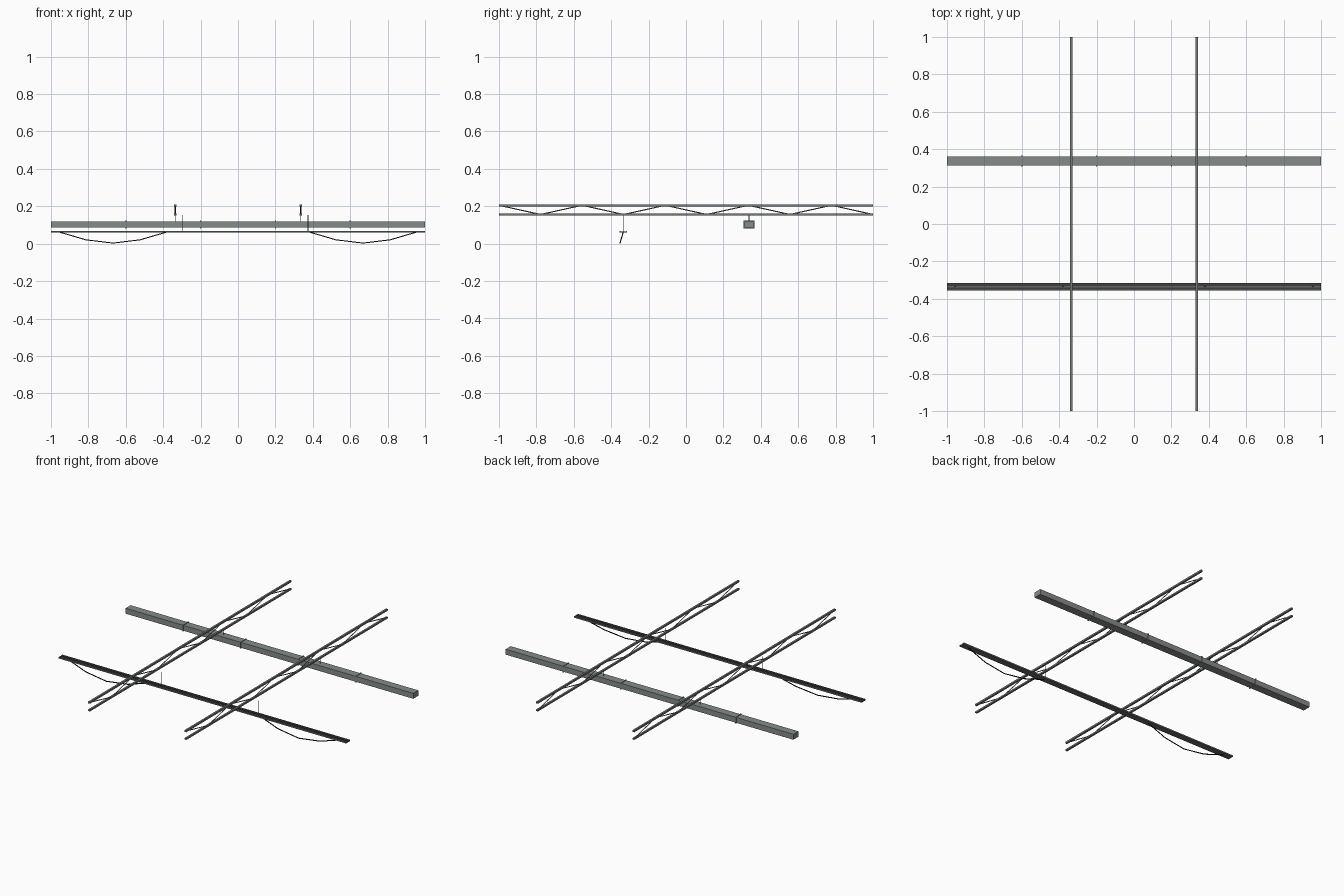
import bpy
import math
from mathutils import Vector

cube = bpy.data.objects.get("Cube")
if cube:
    bpy.data.objects.remove(cube)


def material(name, rgb):
    m = bpy.data.materials.new(name)
    m.use_nodes = True
    colour = (*rgb, 1)
    m.diffuse_color = colour
    m.node_tree.nodes["Principled BSDF"].inputs["Base Color"].default_value = colour
    return m


DUCT = material("galvanised grey", (0.235, 0.265, 0.25))
STEEL = material("truss steel", (0.18, 0.2, 0.19))
TRAY = material("tray metal", (0.13, 0.14, 0.135))
BUNDLE = material("dark cable sheath", (0.045, 0.05, 0.047))
CABLE = material("black cable", (0.013, 0.014, 0.014))


def box(name, centre, size, mat):
    bpy.ops.mesh.primitive_cube_add(size=1, location=centre)
    ob = bpy.context.object
    ob.name = name
    ob.scale = size
    bpy.ops.object.transform_apply(location=False, rotation=False, scale=True)
    ob.data.materials.append(mat)
    return ob


def rod(name, points, radius, mat, resolution=0):
    curve = bpy.data.curves.new(name, "CURVE")
    curve.dimensions = "3D"
    curve.bevel_depth = radius
    curve.bevel_resolution = resolution
    curve.use_fill_caps = True
    spline = curve.splines.new("POLY")
    spline.points.add(len(points) - 1)
    for p, co in zip(spline.points, points):
        p.co = (*co, 1)
    curve.materials.append(mat)
    ob = bpy.data.objects.new(name, curve)
    bpy.context.collection.objects.link(ob)
    return ob


TRUSS_X, TOP_Z, LOW_Z = 0.335, 0.205, 0.156
DUCT_Y, DUCT_Z, TRAY_Y, TRAY_Z = 0.337, 0.102, -0.335, 0.063
PANELS = 9

for side, sx in (("left", 1), ("right", -1)):
    x = sx * TRUSS_X

    # Roof truss: two chords and a zigzag web
    box(f"{side}_truss_top_chord", (x, 0, TOP_Z), (0.012, 2, 0.011), STEEL)
    box(f"{side}_truss_bottom_chord", (x, 0, LOW_Z), (0.012, 2, 0.01), STEEL)
    web = [(x, -1 + 2 * i / PANELS, LOW_Z if i % 2 else TOP_Z)
           for i in range(PANELS + 1)]
    rod(f"{side}_truss_web", web, 0.003, STEEL)

    # Hanger rods
    rod(f"{side}_duct_hanger", [(x, DUCT_Y, DUCT_Z), (x, DUCT_Y, LOW_Z)], 0.0018, STEEL)
    hx = x + 0.039
    rod(f"{side}_tray_hanger", [(hx, TRAY_Y, TRAY_Z), (hx, TRAY_Y, 0.152)], 0.0018, STEEL)

    # Sagging cable, leaning slightly forward
    cable = []
    for i in range(5):
        sag = math.sin(math.pi * i / 4)
        cable.append(Vector((sx * 0.668 - 0.29 + 0.145 * i,
                             TRAY_Y - 0.018 * sag, TRAY_Z - 0.06 * sag)))
    rod(f"{side}_loose_cable", cable, 0.003, CABLE, 1)

# Air duct with slim joint bands
box("air_duct", (0, DUCT_Y, DUCT_Z), (2, 0.05, 0.034), DUCT)
for i in range(4):
    box(f"duct_joint_{i + 1}", (-0.6 + 0.4 * i, DUCT_Y, DUCT_Z),
        (0.006, 0.057, 0.041), DUCT)

# Cable tray with low edge rails and a flat cable run beside each rail
box("cable_tray", (0, TRAY_Y, TRAY_Z - 0.002), (2, 0.036, 0.004), TRAY)
for side, sy in (("front", -1), ("back", 1)):
    box(f"{side}_tray_rail", (0, TRAY_Y + sy * 0.018, TRAY_Z),
        (2, 0.003, 0.009), TRAY)
    box(f"{side}_cable_run", (0, TRAY_Y + sy * 0.0095, TRAY_Z + 0.001),
        (2, 0.013, 0.004), BUNDLE)
